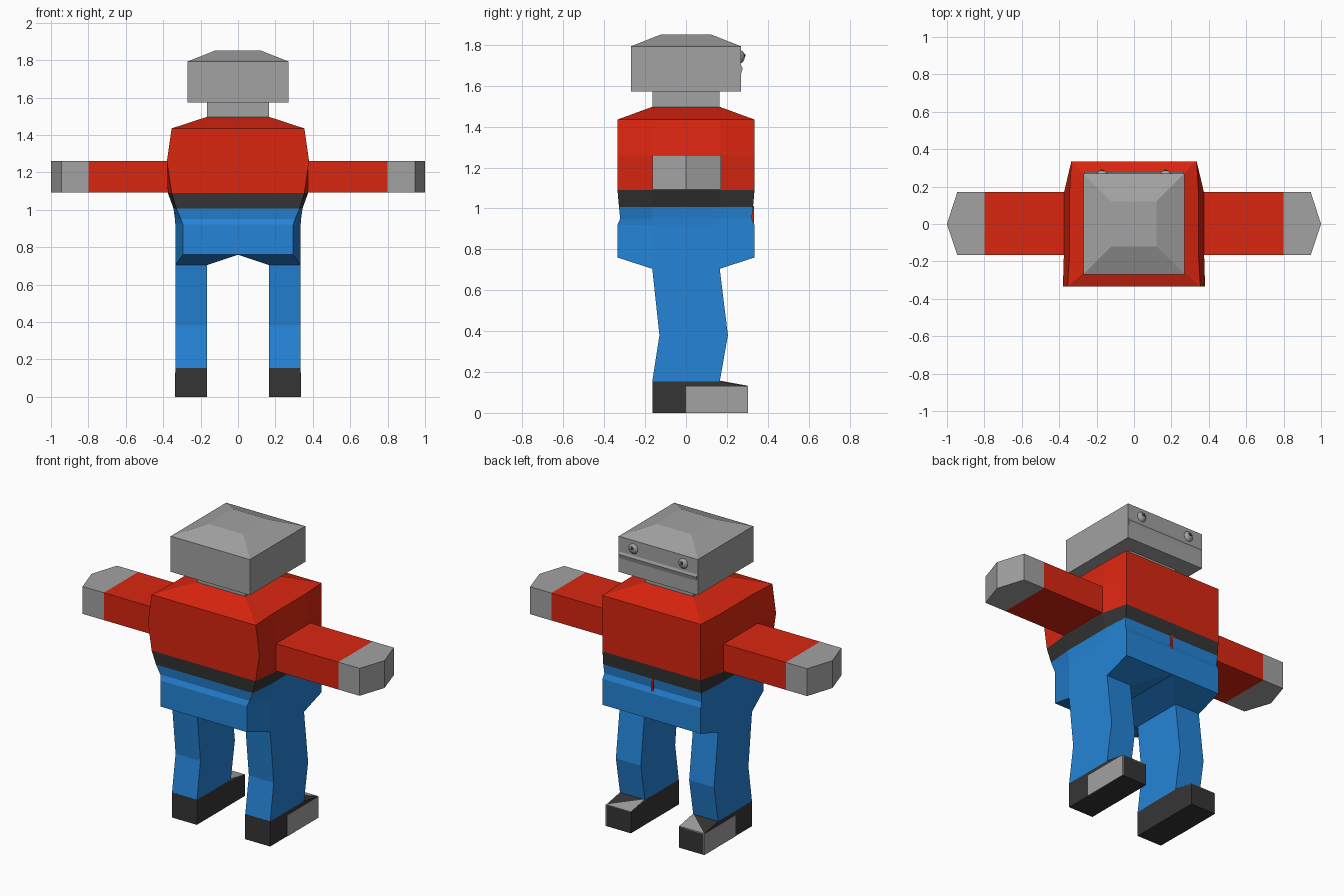
import bpy, bmesh, math

if "Cube" in bpy.data.objects:
    bpy.data.objects.remove(bpy.data.objects["Cube"])


def material(name, rgb):
    m = bpy.data.materials.new(name)
    m.diffuse_color = (*rgb, 1)
    m.use_nodes = True
    m.node_tree.nodes["Principled BSDF"].inputs["Base Color"].default_value = m.diffuse_color
    return m


GREY = material("grey", (0.36, 0.36, 0.36))
RED = material("red", (0.70, 0.019, 0.005))
BLUE = material("blue", (0.018, 0.23, 0.68))
DARK = material("dark", (0.036, 0.036, 0.036))


def finish(name, bm, mat, mirror=False):
    bmesh.ops.remove_doubles(bm, verts=bm.verts, dist=1e-4)
    bmesh.ops.recalc_face_normals(bm, faces=bm.faces)
    me = bpy.data.meshes.new(name)
    bm.to_mesh(me)
    bm.free()
    ob = bpy.data.objects.new(name, me)
    bpy.context.collection.objects.link(ob)
    me.materials.append(mat)
    if mirror:
        ob.modifiers.new("mirror", 'MIRROR')
    return ob


def loft(name, rings, mat, mirror=False):
    """Skin a list of equal-length point rings and cap both ends."""
    bm = bmesh.new()
    vs = [[bm.verts.new(p) for p in r] for r in rings]
    n = len(rings[0])
    for a, b in zip(vs, vs[1:]):
        for i in range(n):
            j = (i + 1) % n
            bm.faces.new((a[i], a[j], b[j], b[i]))
    bm.faces.new(vs[0])
    bm.faces.new(vs[-1])
    return finish(name, bm, mat, mirror)


def rect(x0, x1, y0, y1, z):
    return [(x0, y0, z), (x1, y0, z), (x1, y1, z), (x0, y1, z)]


def box(name, x0, x1, y0, y1, z0, z1, mat, mirror=False):
    return loft(name, [rect(x0, x1, y0, y1, z0), rect(x0, x1, y0, y1, z1)], mat, mirror)


def body_ring(z, xf, xm, xb, y):
    """Symmetric body section: half widths at front, middle and back."""
    right = [(xf, -y, z), (xm, -.165, z), (xm, .165, z), (xb, y, z)]
    return right + [(-px, py, pz) for px, py, pz in reversed(right)]


# Torso
loft("shirt", [body_ring(1.09, .355, .375, .335, .335),
               body_ring(1.26, .38, .375, .335, .335),
               body_ring(1.435, .355, .345, .335, .335),
               body_ring(1.497, .165, .165, .165, .165)], RED)
loft("belt", [body_ring(1.007, .33, .345, .335, .328),
              body_ring(1.09, .355, .375, .335, .335)], DARK)
loft("jeans_waist", [body_ring(.76, .295, .335, .335, .335),
                     body_ring(.92, .295, .335, .335, .335),
                     body_ring(.95, .305, .337, .332, .322),
                     body_ring(1.007, .33, .345, .335, .328)], BLUE)
box("fly", -.007, .007, .31, .332, .93, 1.012, RED)

# Hip undersides narrowing into the legs, with a raised crotch
hip = [(0, -.335, .76), (.295, -.335, .76), (.335, -.165, .76),
       (.335, .165, .76), (.335, .335, .76), (0, .335, .76)]
E, F, G, H = rect(.165, .335, -.165, .165, .705)
loft("jeans_hip", [hip, [E, F, F, G, G, H]], BLUE, True)
loft("jeans_leg", [rect(.165, .335, -.165, .165, .705),
                   rect(.165, .335, -.13, .205, .38),
                   rect(.165, .335, -.165, .165, .153)], BLUE, True)

# Shoes: side profile, grey outer panel and grey toe triangle
profile = [(-.165, 0), (.302, 0), (.302, .13), (.165, .155), (-.165, .155)]
loft("shoe", [[(x, y, z) for y, z in profile] for x in (.165, .335)], DARK, True)
box("shoe_side_panel", .33, .337, 0, .303, 0, .13, GREY, True)
tri = [(.165, .165, .155), (.335, .302, .13), (.165, .302, .13)]
loft("shoe_toe_panel", [[(x, y, z + d) for x, y, z in tri] for d in (-.003, .003)], GREY, True)

# Arms and pointed hands
box("sleeve", .33, .8, -.165, .17, 1.093, 1.262, RED, True)
hand = [(.8, -.165), (.945, -.165), (1, 0), (.945, .17), (.8, .17)]
loft("hand", [[(x, y, z) for x, y in hand] for z in (1.093, 1.262)], GREY, True)

# Neck and head
box("neck", -.165, .165, -.165, .165, 1.49, 1.58, GREY)
loft("head", [rect(-.27, .27, -.27, .27, 1.573),
              rect(-.27, .27, -.27, .27, 1.793),
              rect(-.12, .12, -.12, .12, 1.852)], GREY)

# Low ridge across the face
ridge = [(.265, 1.71), (.277, 1.685), (.265, 1.64)]
loft("face_ridge", [[(x, y, z) for y, z in ridge] for x in (-.265, .265)], GREY)


def ball(name, r, x, y, z, mat):
    bm = bmesh.new()
    bmesh.ops.create_uvsphere(bm, u_segments=16, v_segments=10, radius=r)
    bmesh.ops.translate(bm, verts=bm.verts, vec=(x, y, z))
    ob = finish(name, bm, mat, True)
    for p in ob.data.polygons:
        p.use_smooth = True


# Eyes
ball("eye", .036, .17, .252, 1.742, GREY)
ball("pupil", .012, .17, .279, 1.748, DARK)
